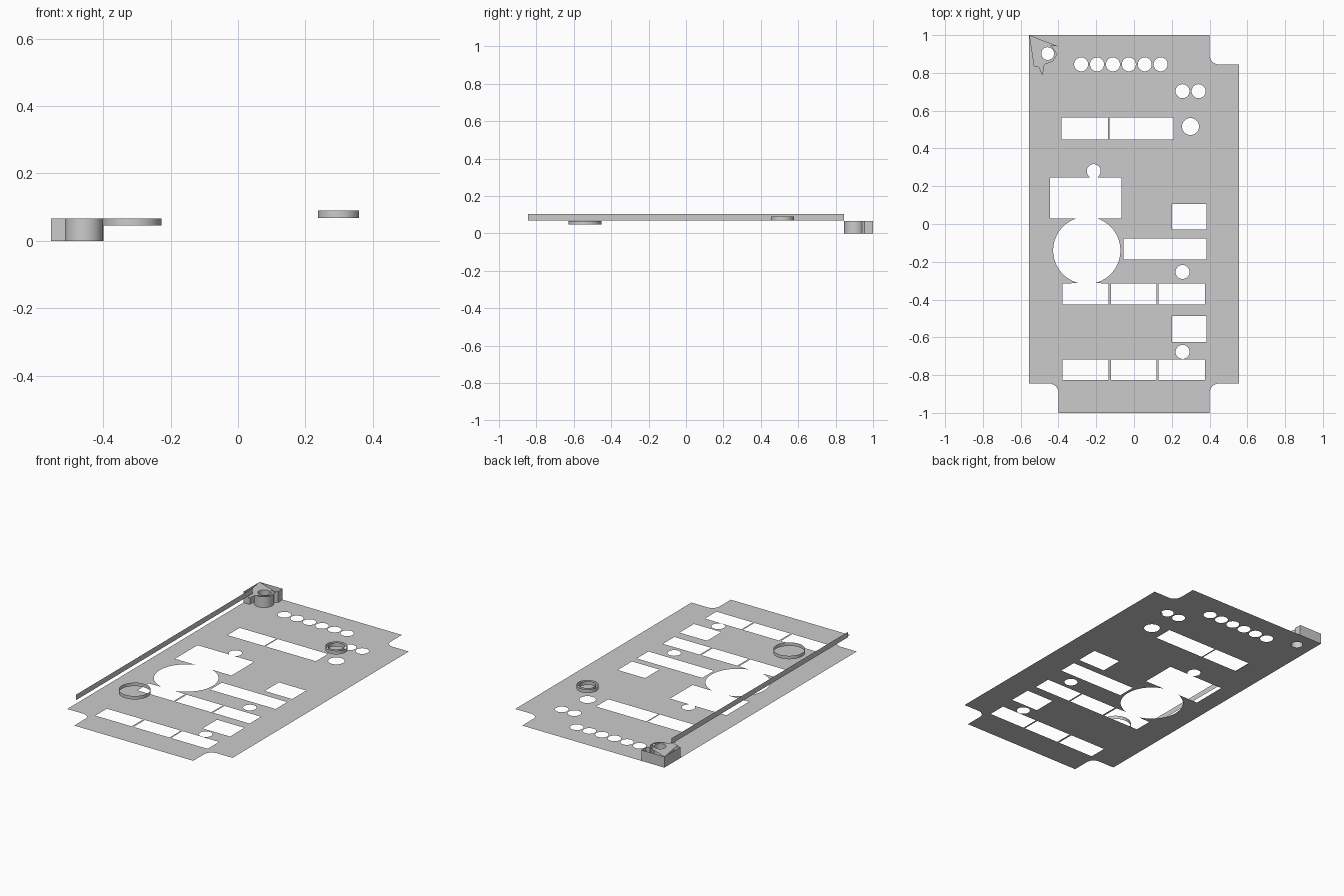
import bpy, bmesh, math

if "Cube" in bpy.data.objects:
    bpy.data.objects.remove(bpy.data.objects["Cube"])


def arc(cx, cy, r, a0, a1, n):
    """Points on an arc, both ends included."""
    return [(cx + r * math.cos(math.radians(a0 + (a1 - a0) * i / n)),
             cy + r * math.sin(math.radians(a0 + (a1 - a0) * i / n))) for i in range(n + 1)]


def circle(cx, cy, r, n=40):
    return arc(cx, cy, r, 0, 360, n)[:-1]


def rect(x0, x1, y0, y1):
    return [(x0, y0), (x1, y0), (x1, y1), (x0, y1)]


def finish(bm, name, smooth=False):
    mesh = bpy.data.meshes.new(name)
    bm.to_mesh(mesh)
    bm.free()
    ob = bpy.data.objects.new(name, mesh)
    bpy.context.collection.objects.link(ob)
    if smooth:
        bpy.ops.object.select_all(action='DESELECT')
        bpy.context.view_layer.objects.active = ob
        ob.select_set(True)
        bpy.ops.object.shade_smooth_by_angle(angle=math.radians(30))
    return ob


def sheet(name, loops, z):
    """Flat sheet: first loop is the outline, the others are holes."""
    bm = bmesh.new()
    edges = []
    for pts in loops:
        vs = [bm.verts.new((x, y, z)) for x, y in pts]
        edges += [bm.edges.new((vs[i - 1], vs[i])) for i in range(len(vs))]
    bmesh.ops.triangle_fill(bm, use_beauty=True, use_dissolve=False,
                            edges=edges, normal=(0, 0, 1))
    for f in bm.faces:
        f.normal_update()
        if f.normal.z < 0:
            f.normal_flip()
    return finish(bm, name)


def wall(name, pts, z0, z1, closed=True):
    """Open vertical wall following a path."""
    bm = bmesh.new()
    lo = [bm.verts.new((x, y, z0)) for x, y in pts]
    hi = [bm.verts.new((x, y, z1)) for x, y in pts]
    for i in range(0 if closed else 1, len(pts)):
        bm.faces.new((lo[i - 1], lo[i], hi[i], hi[i - 1]))
    return finish(bm, name, smooth=True)


# Panel outline: three filleted corner notches, one full corner
W, N, Y, R = 0.555, 0.40, 0.845, 0.048
outline = [(-W, 1.0), (-W, -Y)]
outline += arc(-N - R, -Y - R, R, 90, 0, 10) + [(-N, -1), (N, -1)]
outline += arc(N + R, -Y - R, R, 180, 90, 10) + [(W, -Y), (W, Y)]
outline += arc(N + R, Y + R, R, 270, 180, 10) + [(N, 1)]

# Round openings
BOSS = (-0.457, 0.902)
holes = [circle(-0.28 + 0.0842 * i, 0.845, 0.037) for i in range(6)]
holes += [circle(x, y, 0.037) for x, y in
          [(0.257, 0.703), (0.342, 0.703), (0.257, -0.254), (0.257, -0.677)]]
holes += [circle(0.299, 0.516, 0.045), circle(*BOSS, 0.034)]

# Rectangular openings
holes += [rect(-0.384, -0.138, 0.448, 0.564), rect(-0.129, 0.209, 0.448, 0.564),
          rect(0.20, 0.384, -0.03, 0.106), rect(-0.055, 0.384, -0.188, -0.077),
          rect(0.20, 0.384, -0.625, -0.487)]
for y0, y1 in [(-0.425, -0.316), (-0.827, -0.717)]:
    holes += [rect(-0.122, 0.119, y0, y1), rect(0.13, 0.375, y0, y1)]
holes.append(rect(-0.378, -0.135, -0.827, -0.717))

# Joined opening: keyhole window, large dial and the slot below it
joined = arc(-0.25, -0.14, 0.178, -75, 72.8, 40)
joined += [(-0.065, 0.03), (-0.065, 0.246), (-0.192, 0.246)]
joined += arc(-0.213, 0.28, 0.037, -50, 230, 30)
joined += [(-0.234, 0.246), (-0.444, 0.246), (-0.444, 0.03)]
joined += arc(-0.25, -0.14, 0.178, 107.2, 255, 40)
joined += [(-0.378, -0.316), (-0.378, -0.425), (-0.135, -0.425), (-0.135, -0.316)]
holes.append(joined)

sheet("panel", [outline] + holes, 0)

# Raised rings
wall("large_ring", circle(-0.315, -0.54, 0.0875, 48), 0.046, 0.067)
wall("small_ring_outer", circle(0.299, 0.516, 0.061, 48), 0.068, 0.09)
wall("small_ring_inner", circle(0.299, 0.516, 0.045, 48), 0.068, 0.09)

# Long thin rim strip on the left
wall("side_strip", [(-0.495, -Y), (-0.495, Y)], 0.07, 0.103, closed=False)

# Corner screw block: outer walls, rounded boss and bore
block = [(-N, 1), (-W, 1), (-W, Y), (-0.512, Y)]
block += arc(*BOSS, 0.056, 180, 360, 24) + arc(*BOSS, 0.056, 0, 45, 6)[1:] + [(-N, 0.955)]
wall("corner_block", block, 0, 0.066)
wall("corner_bore", circle(*BOSS, 0.034, 32), 0, 0.066)

# Ragged top plate of the corner block
ragged = [(-W, 1), (-0.53, 0.835), (-0.505, 0.83), (-0.484, 0.785), (-0.474, 0.845),
          (-0.43, 0.86), (-0.405, 0.90), (-0.44, 0.945), (-0.40, 0.94)]
sheet("corner_top", [ragged, circle(*BOSS, 0.034, 32)], 0.066)
